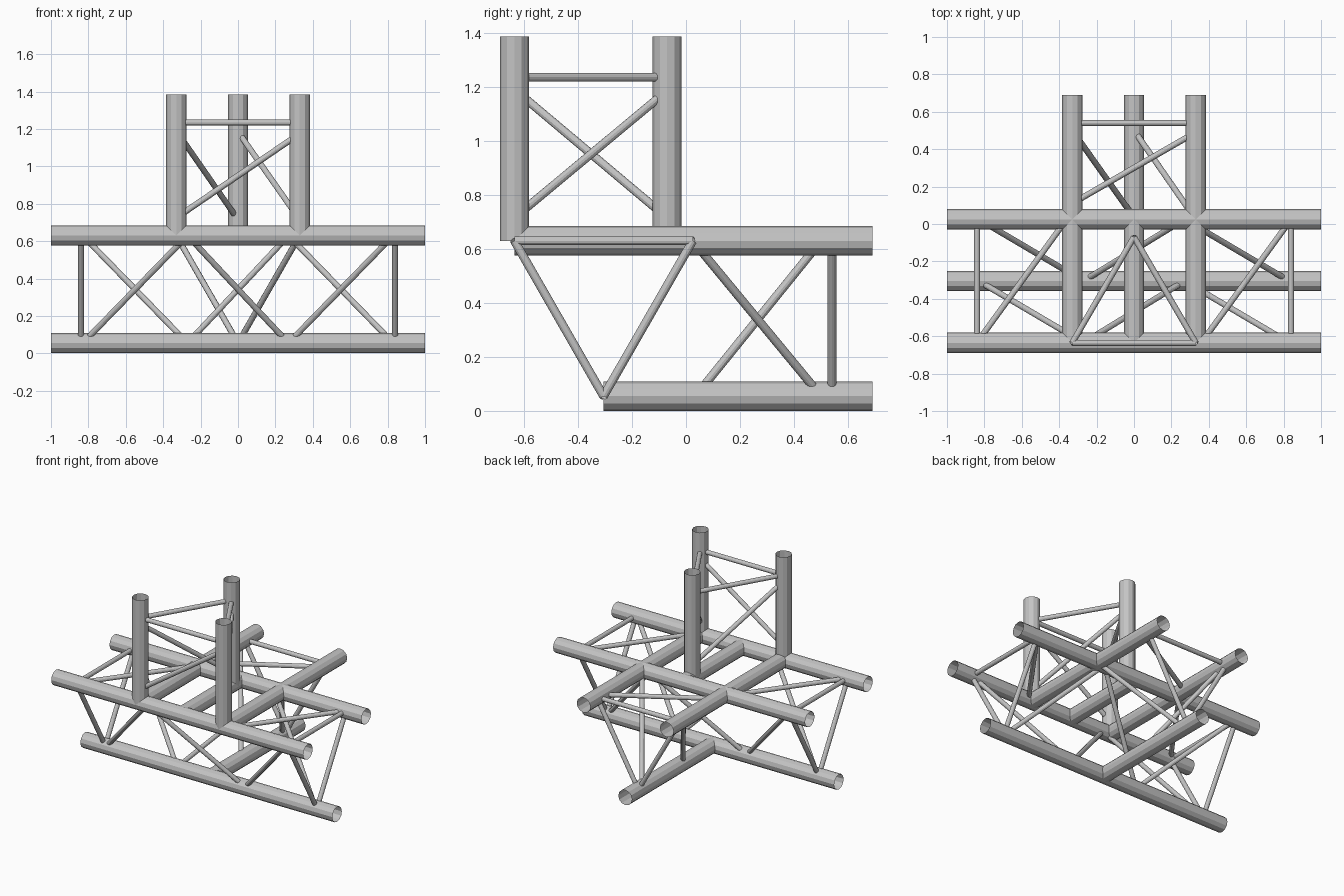
import bpy
from mathutils import Vector

cube = bpy.data.objects.get("Cube")
if cube:
    bpy.data.objects.remove(cube, do_unlink=True)

metal = bpy.data.materials.new("brushed_aluminium_grey")
metal.use_nodes = True
grey = (0.55, 0.55, 0.55, 1)
metal.diffuse_color = grey
metal.node_tree.nodes["Principled BSDF"].inputs["Base Color"].default_value = grey

CHORD_R, BRACE_R = 0.054, 0.016
TOP, LOW = 0.63, 0.055                       # chord heights
FRONT, MID, BACK = -0.635, -0.305, 0.025     # chord depths
SIDE, POST_Y = 0.33, -0.07
Y_END, Z_END = 0.69, 1.385


def tube(name, a, b, radius):
    """Open-ended twelve-sided pipe from a to b."""
    a, b = Vector(a), Vector(b)
    bpy.ops.mesh.primitive_cylinder_add(
        vertices=12, radius=radius, depth=(b - a).length,
        end_fill_type='NOTHING', location=(a + b) / 2)
    ob = bpy.context.object
    ob.rotation_euler = (b - a).to_track_quat('Z', 'Y').to_euler()
    ob.name = name
    ob.data.materials.append(metal)
    return ob


def chord(name, a, b):
    tube(name, a, b, CHORD_R)


def brace(name, a, b):
    tube(name, a, b, BRACE_R)


def frame(name, corners):
    """Triangle of braces joining three chords."""
    for i in range(3):
        brace(f"{name}_{i + 1}", corners[i], corners[(i + 1) % 3])


# Long chords running left to right
chord("front_top_chord", (-1, FRONT, TOP), (1, FRONT, TOP))
chord("back_top_chord", (-1, BACK, TOP), (1, BACK, TOP))
chord("bottom_chord", (-1, MID, LOW), (1, MID, LOW))

# Rear branch chords, centre link and upright posts
for side, s in (("left", 1), ("right", -1)):
    chord(f"{side}_branch_chord", (s * SIDE, FRONT, TOP), (s * SIDE, Y_END, TOP))
    chord(f"{side}_post", (s * SIDE, FRONT, TOP), (s * SIDE, FRONT, Z_END))
chord("bottom_branch_chord", (0, MID, LOW), (0, Y_END, LOW))
chord("centre_link", (0, FRONT, TOP), (0, BACK, TOP))
chord("centre_post", (0, POST_Y, TOP), (0, POST_Y, Z_END))

# Triangular end frames
for side, x in (("left", 0.84), ("right", -0.84)):
    frame(f"{side}_end_frame", [(x, FRONT, TOP), (x, BACK, TOP), (x, MID, LOW)])
frame("branch_end_frame", [(-SIDE, 0.54, TOP), (SIDE, 0.54, TOP), (0, 0.54, LOW)])
frame("post_frame", [(-SIDE, FRONT, 1.235), (SIDE, FRONT, 1.235), (0, POST_Y, 1.235)])

# Zigzag braces on the two sloping faces of the long truss
nodes = (-0.83, -0.27, 0.27, 0.83)
for name, y, start_low in (("front", FRONT, True), ("back", BACK, False)):
    ends = [(x, MID, LOW) if (i % 2 == 0) == start_low else (x, y, TOP)
            for i, x in enumerate(nodes)]
    for i in range(3):
        brace(f"{name}_zigzag_{i + 1}", ends[i], ends[i + 1])

# Diagonals on the flat top of the long truss
brace("right_top_diagonal", (-0.84, FRONT, TOP), (-0.36, BACK, TOP))
brace("left_top_diagonal", (0.36, FRONT, TOP), (0.84, BACK, TOP))

# Rear branch diagonals
brace("branch_left_diagonal", (SIDE, 0.025, TOP), (0, 0.5, LOW))
brace("branch_right_diagonal", (0, 0.035, LOW), (-SIDE, 0.5, TOP))
brace("branch_top_diagonal", (-SIDE, 0.11, TOP), (SIDE, 0.49, TOP))

# Diagonals between the posts
brace("post_front_diagonal", (-SIDE, FRONT, 0.725), (SIDE, FRONT, 1.175))
brace("post_left_diagonal", (SIDE, FRONT, 0.715), (0, POST_Y, 1.185))
brace("post_right_diagonal", (-SIDE, FRONT, 1.19), (0, POST_Y, 0.715))
